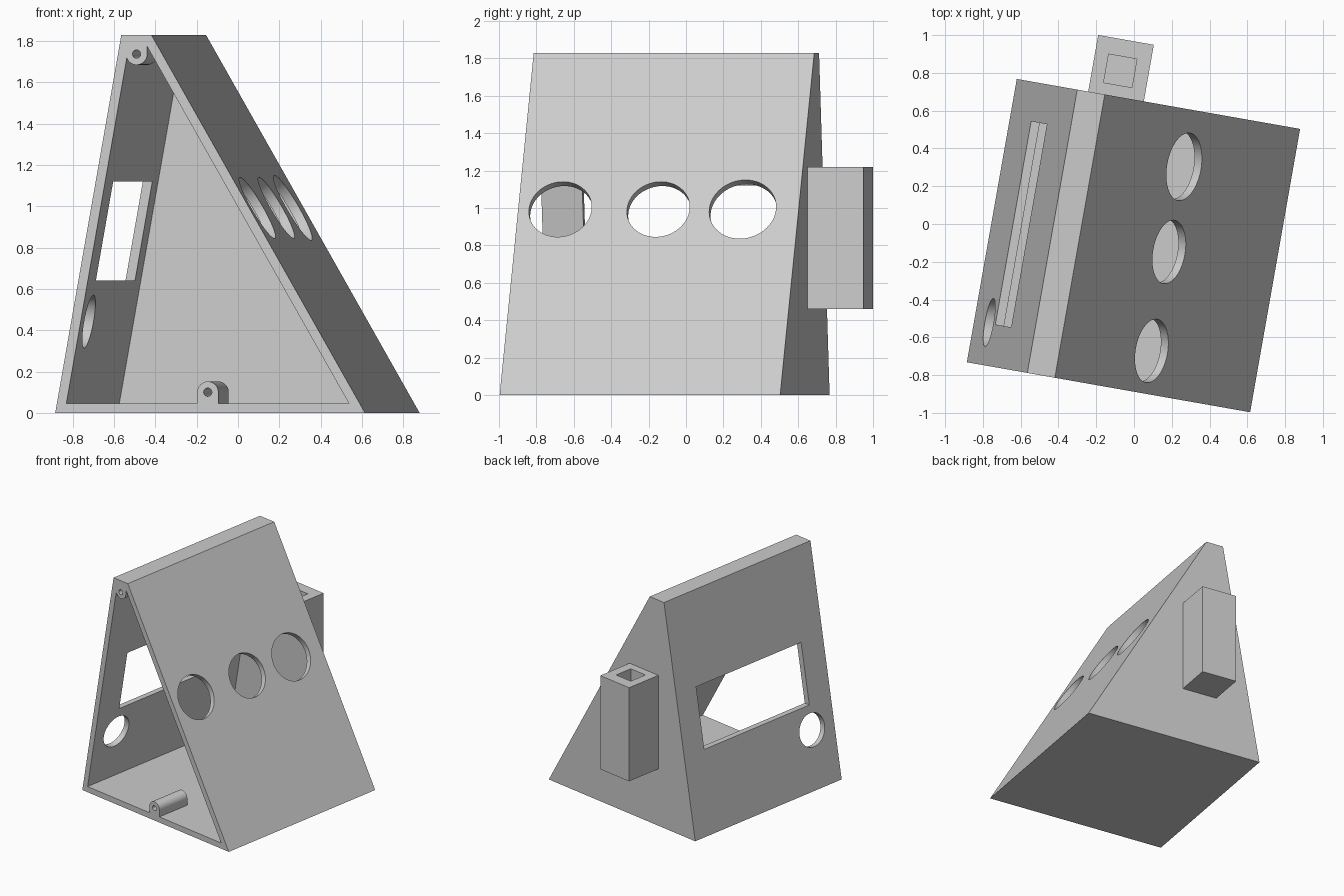
import bpy, bmesh
from math import sin, cos, tan, pi, radians
from mathutils import Matrix, Vector

old = bpy.data.objects.get("Cube")
if old:
    bpy.data.objects.remove(old, do_unlink=True)

# Local frame: x across the base, y into the depth, origin at front corner
PLACE = Matrix.Translation((-0.885, -0.732, 0)) @ Matrix.Rotation(radians(-10), 4, 'Z')
SIZE, HEIGHT, WALL = 1.523, 1.83, 0.046
LEAN, SLOPE = radians(10.07), radians(29.85)

grey = bpy.data.materials.new("light_grey")
grey.use_nodes = True
grey.diffuse_color = (0.6, 0.6, 0.6, 1)
grey.node_tree.nodes["Principled BSDF"].inputs["Base Color"].default_value = (0.6, 0.6, 0.6, 1)


def finish(name, bm):
    bmesh.ops.recalc_face_normals(bm, faces=bm.faces)
    mesh = bpy.data.meshes.new(name)
    bm.to_mesh(mesh)
    bm.free()
    mesh.materials.append(grey)
    obj = bpy.data.objects.new(name, mesh)
    obj.matrix_world = PLACE
    bpy.context.collection.objects.link(obj)
    return obj


def prism(name, profile, y0, y1):
    """Extrude an (x, z) profile along the depth."""
    bm = bmesh.new()
    face = bm.faces.new([bm.verts.new((x, y0, z)) for x, z in profile])
    out = bmesh.ops.extrude_face_region(bm, geom=[face])
    moved = [g for g in out["geom"] if isinstance(g, bmesh.types.BMVert)]
    bmesh.ops.translate(bm, verts=moved, vec=(0, y1 - y0, 0))
    return finish(name, bm)


def box(name, x0, x1, y0, y1, z0, z1):
    return prism(name, [(x0, z0), (x1, z0), (x1, z1), (x0, z1)], y0, y1)


def cylinder(name, centre, axis, radius, length):
    bm = bmesh.new()
    turn = Vector(axis).to_track_quat('Z', 'Y').to_matrix().to_4x4()
    bmesh.ops.create_cone(bm, cap_ends=True, segments=64, radius1=radius, radius2=radius,
                          depth=length, matrix=Matrix.Translation(centre) @ turn)
    return finish(name, bm)


def cut(target, cutter):
    cutter.hide_render = True
    bpy.context.view_layer.update()
    mod = target.modifiers.new("cut", 'BOOLEAN')
    mod.operation, mod.solver, mod.object = 'DIFFERENCE', 'EXACT', cutter
    bpy.context.view_layer.objects.active = target
    bpy.ops.object.modifier_apply(modifier=mod.name)
    bpy.data.objects.remove(cutter, do_unlink=True)


def left_x(z):
    return z * tan(LEAN)


def right_x(z):
    return SIZE - z * tan(SLOPE)


def section(z0, z1, inset):
    """Wedge cross-section with its sloping sides moved inward."""
    a, b = inset / cos(LEAN), inset / cos(SLOPE)
    return [(left_x(z0) + a, z0), (right_x(z0) - b, z0),
            (right_x(z1) - b, z1), (left_x(z1) + a, z1)]


# Hollow wedge housing, open at the front
housing = prism("housing", section(0, HEIGHT, 0), 0, SIZE)
cut(housing, prism("cavity_cutter", section(WALL, HEIGHT - WALL, WALL), -0.2, SIZE - WALL))

# Openings in the upright side
cut(housing, box("window_cutter", -0.1, 0.32, 0.223, 1.315, 0.64, 1.12))
cut(housing, cylinder("side_hole_cutter", (left_x(0.45), 0.228, 0.45),
                      (-cos(LEAN), 0, sin(LEAN)), 0.13, 0.25))

# Row of round openings in the sloping side
for y, radius in ((0.229, 0.17), (0.761, 0.17), (1.219, 0.181)):
    cut(housing, cylinder("panel_hole_cutter", (right_x(0.993), y, 0.993),
                          (cos(SLOPE), 0, sin(SLOPE)), radius, 0.25))


# Screw bosses with rounded ends, under the ridge and on the floor
def boss(name, x, z, base, radius=0.052):
    side = 1 if z > base else -1
    arc = [(x + radius * cos(t * pi / 24), z + side * radius * sin(t * pi / 24))
           for t in range(25)]
    obj = prism(name, [(x + radius, base)] + arc + [(x - radius, base)], 0, 0.29)
    cut(obj, cylinder("screw_cutter", (x, 0, z), (0, 1, 0), 0.02, 0.5))
    return obj


lower_boss = boss("lower_screw_boss", 0.75, 0.1, WALL)
upper_boss = boss("upper_screw_boss", 0.40, 1.737, HEIGHT - WALL)

# Square holder on the back with a pocket open at the top
holder = box("rear_holder", 0.384, 0.683, SIZE, 1.827, 0.46, 1.22)
cut(holder, box("pocket_cutter", 0.456, 0.608, 1.584, 1.737, 0.52, 1.4))

# Smooth the round walls, keep the edges crisp
bpy.ops.object.select_all(action='DESELECT')
for obj in (housing, lower_boss, upper_boss, holder):
    obj.select_set(True)
bpy.context.view_layer.objects.active = housing
bpy.ops.object.shade_smooth_by_angle(angle=radians(30))
